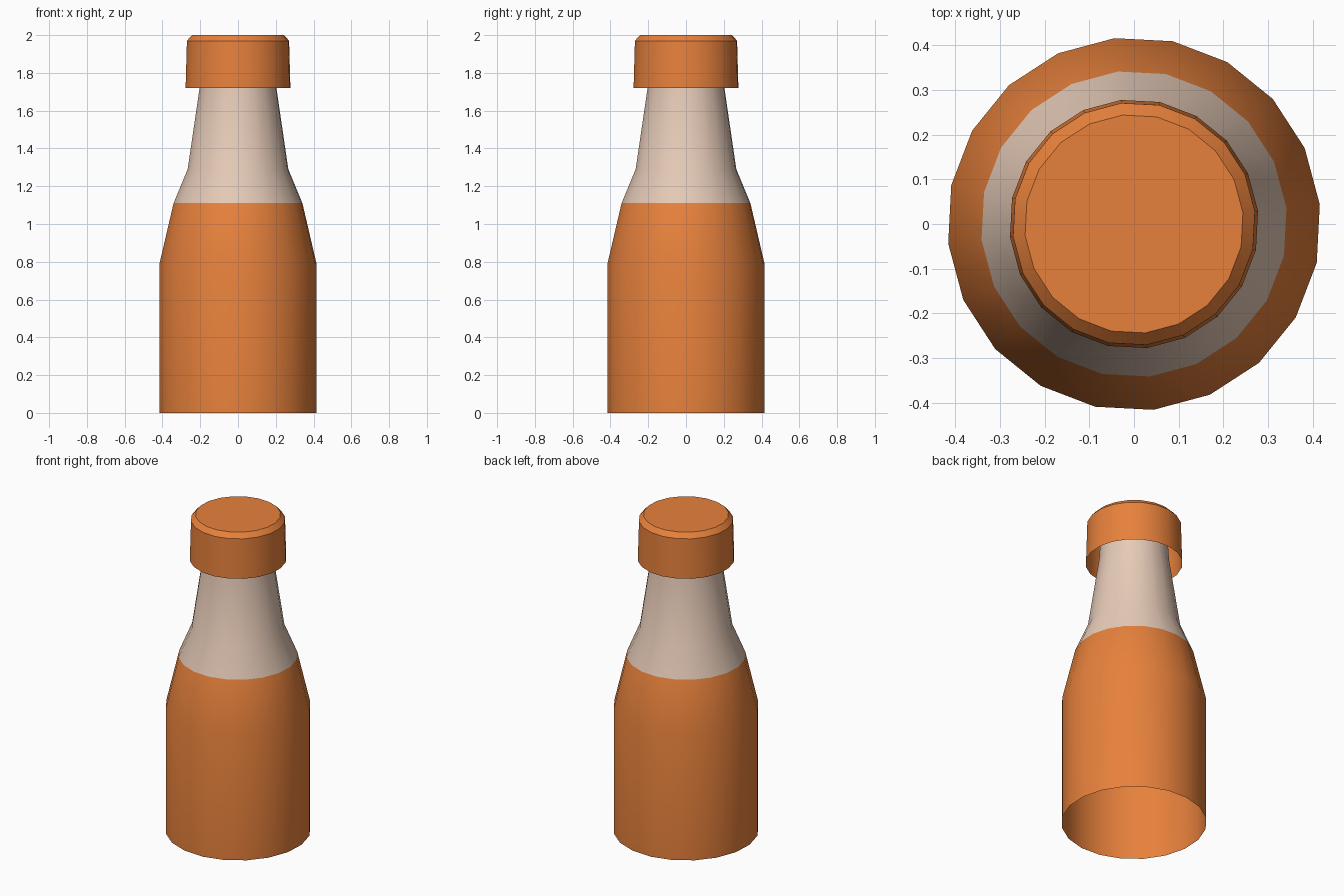
import bpy
import bmesh
import math

default_cube = bpy.data.objects.get("Cube")
if default_cube:
    bpy.data.objects.remove(default_cube, do_unlink=True)

SIDES = 20
PHASE = math.radians(6)


def make_material(name, rgb):
    mat = bpy.data.materials.new(name)
    mat.use_nodes = True
    colour = (*rgb, 1.0)
    mat.diffuse_color = colour
    bsdf = mat.node_tree.nodes["Principled BSDF"]
    bsdf.inputs["Base Color"].default_value = colour
    bsdf.inputs["Roughness"].default_value = 0.8
    return mat


def lathe(name, profile, materials, closed_top=False, light_above=None):
    """Turn a list of (radius, height) points into a faceted shell."""
    bm = bmesh.new()
    rings = []
    for radius, z in profile:
        angles = [PHASE + math.tau * i / SIDES for i in range(SIDES)]
        rings.append([bm.verts.new((radius * math.cos(a), radius * math.sin(a), z))
                      for a in angles])
    for low, high in zip(rings, rings[1:]):
        for i in range(SIDES):
            j = (i + 1) % SIDES
            bm.faces.new((low[i], low[j], high[j], high[i]))
    if closed_top:
        bm.faces.new(rings[-1])
    if light_above is not None:
        for face in bm.faces:
            face.material_index = int(face.calc_center_median().z > light_above)
    mesh = bpy.data.meshes.new(name)
    bm.to_mesh(mesh)
    bm.free()
    for mat in materials:
        mesh.materials.append(mat)
    obj = bpy.data.objects.new(name, mesh)
    bpy.context.collection.objects.link(obj)
    bpy.ops.object.select_all(action="DESELECT")
    obj.select_set(True)
    bpy.context.view_layer.objects.active = obj
    bpy.ops.object.shade_smooth_by_angle(angle=math.radians(35))
    return obj


orange = make_material("orange", (0.8, 0.22, 0.045))
cream = make_material("pale cream", (0.8, 0.6, 0.48))

# Bottle shell: open base, orange body, pale shoulder and neck
lathe("bottle",
      [(0.418, 0), (0.418, 0.79), (0.343, 1.11), (0.268, 1.29), (0.203, 1.73), (0.19, 1.95)],
      [orange, cream], light_above=1.11)

# Cap: hollow, slightly tapered, with a chamfered top edge
lathe("cap",
      [(0.279, 1.72), (0.272, 1.97), (0.245, 2.0)],
      [orange], closed_top=True)
